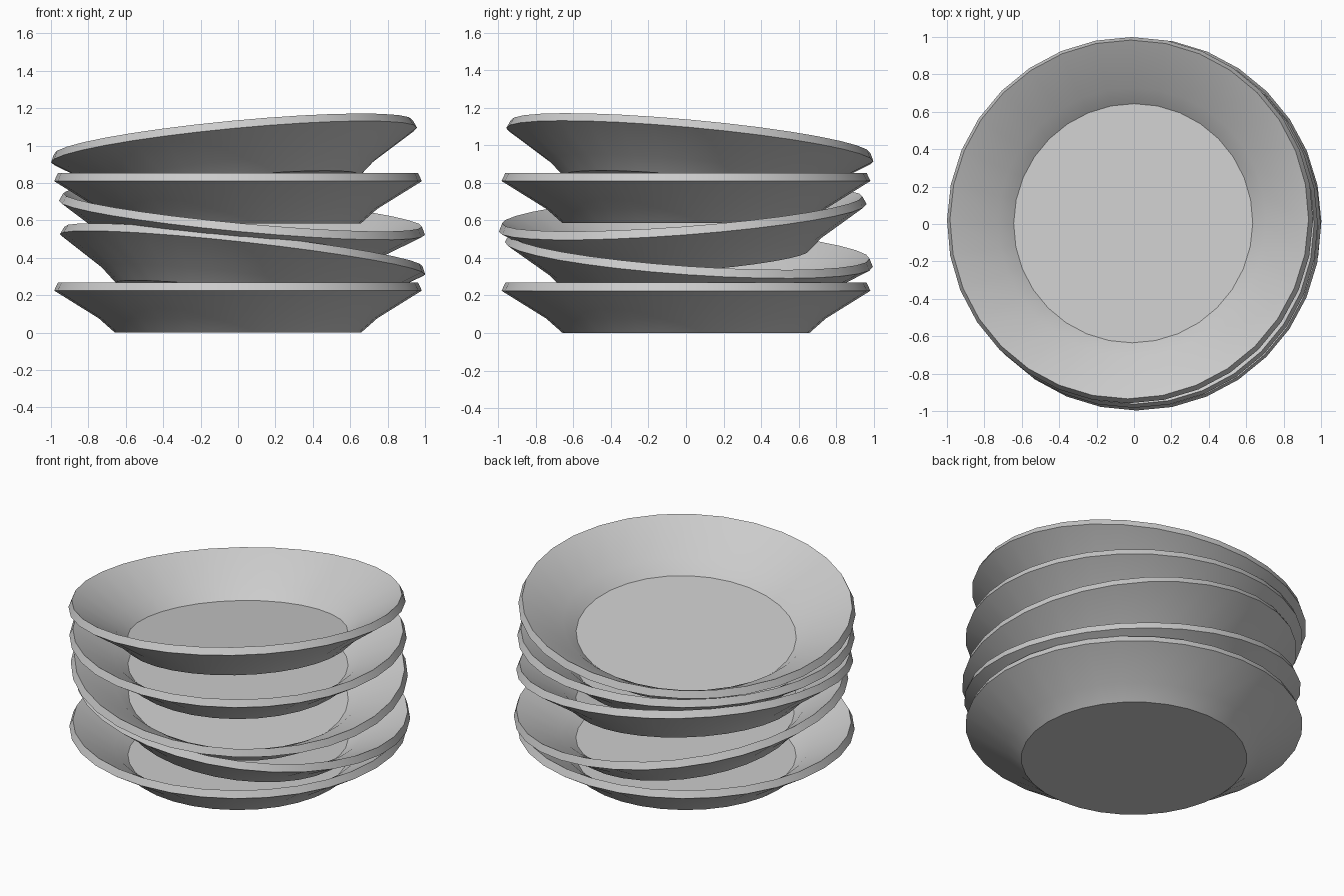
import bpy, bmesh, math

if "Cube" in bpy.data.objects:
    bpy.data.objects.remove(bpy.data.objects["Cube"])

SIDES = 32
SPACING = 0.195
# closed cross-section of a plate (radius, height), base centre to floor centre
PROFILE = [(0, 0), (0.658, 0), (0.745, 0.077), (0.983, 0.225),
           (0.963, 0.268), (0.72, 0.117), (0.642, 0.044), (0, 0.044)]


def make_plate(name, z, rx, ry):
    bm = bmesh.new()
    verts = [bm.verts.new((r, 0, h)) for r, h in PROFILE]
    edges = [bm.edges.new(pair) for pair in zip(verts, verts[1:])]
    bmesh.ops.spin(bm, geom=verts + edges, cent=(0, 0, 0), axis=(0, 0, 1),
                   angle=math.tau, steps=SIDES)
    bmesh.ops.remove_doubles(bm, verts=bm.verts, dist=1e-4)
    bmesh.ops.recalc_face_normals(bm, faces=bm.faces)
    mesh = bpy.data.meshes.new(name)
    bm.to_mesh(mesh)
    bm.free()
    plate = bpy.data.objects.new(name, mesh)
    bpy.context.collection.objects.link(plate)
    plate.location.z = z
    plate.rotation_euler = (rx, ry, 0)
    bpy.ops.object.select_all(action='DESELECT')
    plate.select_set(True)
    bpy.context.view_layer.objects.active = plate
    bpy.ops.object.shade_smooth_by_angle(angle=math.radians(30))


# stack of plates, each with its own x and y tilt
TILTS = [(0, 0), (-0.068, 0.11), (0.075, 0.093), (0, 0), (-0.091, -0.095)]
for i, (rx, ry) in enumerate(TILTS):
    make_plate(f"plate_{i + 1}", i * SPACING, rx, ry)
